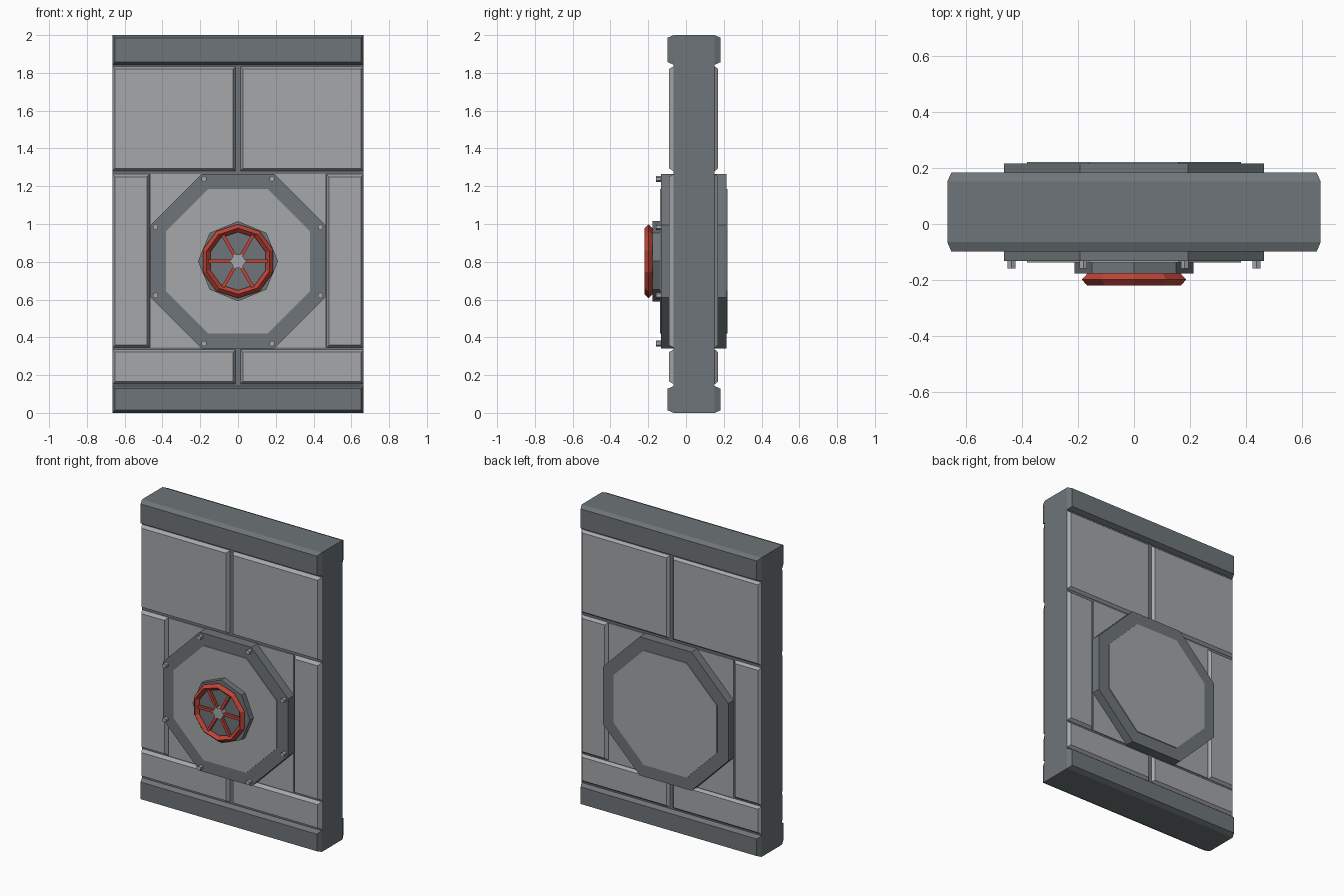
import bpy, bmesh, math

if "Cube" in bpy.data.objects:
    bpy.data.objects.remove(bpy.data.objects["Cube"])

def mat(name, col):
    m = bpy.data.materials.new(name)
    m.diffuse_color = (*col, 1)
    m.use_nodes = True
    m.node_tree.nodes["Principled BSDF"].inputs["Base Color"].default_value = m.diffuse_color
    return m

DARK = mat("dark steel", (0.155, 0.178, 0.188))
LIGHT = mat("light steel", (0.375, 0.385, 0.402))
RED = mat("valve red", (0.52, 0.058, 0.04))
CZ = 0.803                       # hatch centre height
FRONT, BACK = -0.065, 0.152      # core slab faces

def add_mesh(name, verts, faces, m):
    me = bpy.data.meshes.new(name)
    me.from_pydata(verts, [], faces)
    bm = bmesh.new()
    bm.from_mesh(me)
    bmesh.ops.recalc_face_normals(bm, faces=bm.faces)
    bm.to_mesh(me)
    bm.free()
    me.materials.append(m)
    ob = bpy.data.objects.new(name, me)
    bpy.context.collection.objects.link(ob)
    return ob

def panel(name, x0, x1, z0, z1, ya, yb, m, inset=0.014):
    """Block from ya to yb whose face at yb is inset, giving sloped borders."""
    def rect(y, i):
        return [(x0 + i, y, z0 + i), (x1 - i, y, z0 + i), (x1 - i, y, z1 - i), (x0 + i, y, z1 - i)]
    faces = [(0, 1, 2, 3), (4, 5, 6, 7)] + [(i, (i + 1) % 4, (i + 1) % 4 + 4, i + 4) for i in range(4)]
    return add_mesh(name, rect(ya, 0) + rect(yb, inset), faces, m)

def disc(name, sides, r, ya, yb, m, x=0, z=CZ, turn=0):
    """Flat-sided cylinder along y."""
    bpy.ops.mesh.primitive_cylinder_add(vertices=sides, radius=r, depth=abs(yb - ya),
                                        location=(x, (ya + yb) / 2, z),
                                        rotation=(math.pi / 2, math.radians(turn), 0))
    ob = bpy.context.object
    ob.name = name
    ob.data.materials.append(m)
    return ob

# Core slab
W = 0.665
panel("core_slab", -W, W, 0, 2, FRONT, BACK, DARK, 0)

# Bars, panels and hatch frame on both faces
for side, base, bar_y, pan_y, ring_y, face_y, mid_y in (
        ("front", FRONT, -0.098, -0.09, -0.132, -0.138, -0.071),
        ("back", BACK, 0.183, 0.17, 0.215, 0.221, 0.158)):
    panel(side + "_top_bar", -W, W, 1.843, 2, base, bar_y, DARK)
    panel(side + "_bottom_bar", -W, W, 0, 0.142, base, bar_y, DARK)
    for sx, lr in ((-1, "left"), (1, "right")):
        for part, xi, z0, z1 in (("upper", 0.012, 1.28, 1.835),
                                 ("middle", 0.468, 0.345, 1.264),
                                 ("lower", 0.012, 0.152, 0.336)):
            a, b = sorted((sx * xi, sx * W))
            panel(f"{side}_{part}_panel_{lr}", a, b, z0, z1, base, pan_y, LIGHT)
    panel(side + "_middle_plate", -0.46, 0.46, 0.345, 1.264, base, mid_y, LIGHT, 0)
    disc(side + "_hatch_frame", 8, 0.463 / math.cos(math.pi / 8), base, ring_y, DARK, turn=22.5)
    disc(side + "_hatch_face", 8, 0.382 / math.cos(math.pi / 8), ring_y, face_y, LIGHT, turn=22.5)

# Bolts on the front frame
for k in range(8):
    a = math.radians(22.5 + 45 * k)
    disc(f"bolt_{k + 1}", 6, 0.016, -0.13, -0.158, LIGHT,
         0.472 * math.cos(a), CZ + 0.472 * math.sin(a))

# Valve mount and hand wheel
disc("valve_mount", 8, 0.212, -0.137, -0.177, DARK)
bpy.ops.mesh.primitive_torus_add(major_segments=10, minor_segments=4, major_radius=0.175,
                                 minor_radius=0.021, location=(0, -0.198, CZ),
                                 rotation=(math.pi / 2, math.radians(18), 0))
wheel = bpy.context.object
wheel.name = "wheel_rim"
wheel.data.materials.append(RED)
for k in range(6):
    a = math.radians(60 * k)
    bpy.ops.mesh.primitive_cube_add(size=1, location=(0.097 * math.cos(a), -0.198, CZ + 0.097 * math.sin(a)),
                                    rotation=(0, -a, 0))
    s = bpy.context.object
    s.name = f"wheel_spoke_{k + 1}"
    s.scale = (0.145, 0.018, 0.018)
    s.data.materials.append(RED)
disc("wheel_hub", 6, 0.041, -0.17, -0.21, LIGHT, turn=30)
